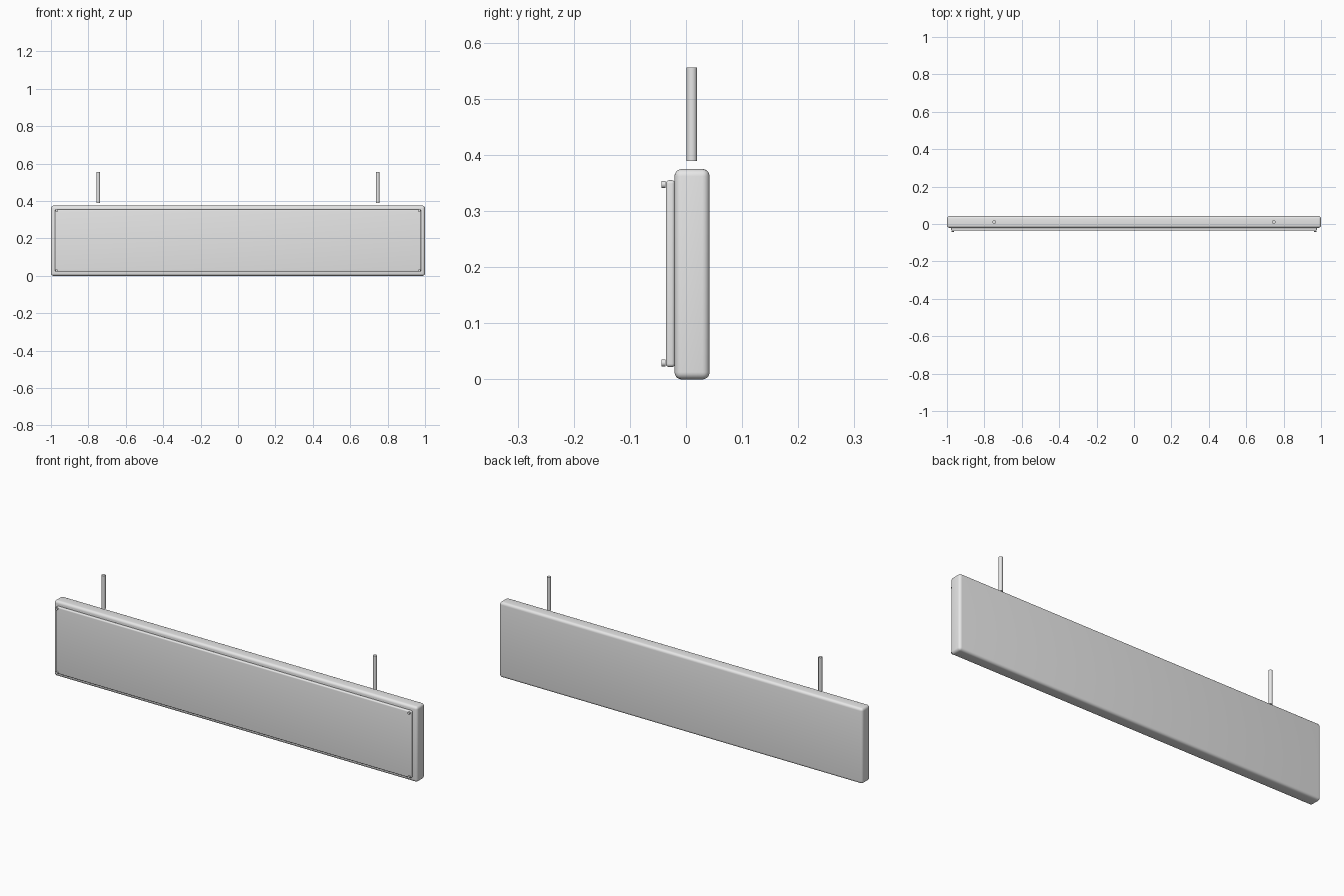
import bpy
import math

if "Cube" in bpy.data.objects:
    bpy.data.objects.remove(bpy.data.objects["Cube"])

grey = bpy.data.materials.new("light_grey")
grey.diffuse_color = (0.8, 0.8, 0.8, 1)
grey.use_nodes = True
grey.node_tree.nodes["Principled BSDF"].inputs["Base Color"].default_value = grey.diffuse_color


def smooth(ob):
    ob.data.materials.append(grey)
    bpy.ops.object.select_all(action='DESELECT')
    ob.select_set(True)
    bpy.context.view_layer.objects.active = ob
    bpy.ops.object.shade_smooth_by_angle(angle=math.radians(35))


def rounded_box(name, lo, hi, radius):
    centre = [(a + b) / 2 for a, b in zip(lo, hi)]
    bpy.ops.mesh.primitive_cube_add(size=1, location=centre)
    ob = bpy.context.object
    ob.name = name
    ob.scale = [b - a for a, b in zip(lo, hi)]
    bpy.ops.object.transform_apply(location=False, rotation=False, scale=True)
    bev = ob.modifiers.new("rounding", 'BEVEL')
    bev.width = radius
    bev.segments = 5
    bpy.ops.object.modifier_apply(modifier=bev.name)
    smooth(ob)


def cylinder(name, centre, radius, depth, rotation=(0, 0, 0)):
    bpy.ops.mesh.primitive_cylinder_add(vertices=24, radius=radius, depth=depth,
                                        location=centre, rotation=rotation)
    ob = bpy.context.object
    ob.name = name
    smooth(ob)


# Sign body and raised front panel
rounded_box("sign_board", (-1, -0.0205, 0), (1, 0.042, 0.375), 0.013)
rounded_box("front_panel", (-0.978, -0.036, 0.022), (0.978, -0.0195, 0.355), 0.006)

for side, sx in (("left", -1), ("right", 1)):
    # Hanging rods stand just clear of the board
    cylinder(side + "_hanging_rod", (sx * 0.747, 0.0105, 0.4725), 0.0095, 0.167)
    # Screw heads at the panel corners
    for level, z in (("lower", 0.0295), ("upper", 0.3475)):
        cylinder(f"{level}_{side}_screw", (sx * 0.97, -0.0403, z), 0.0063, 0.0075,
                 (math.pi / 2, 0, 0))
